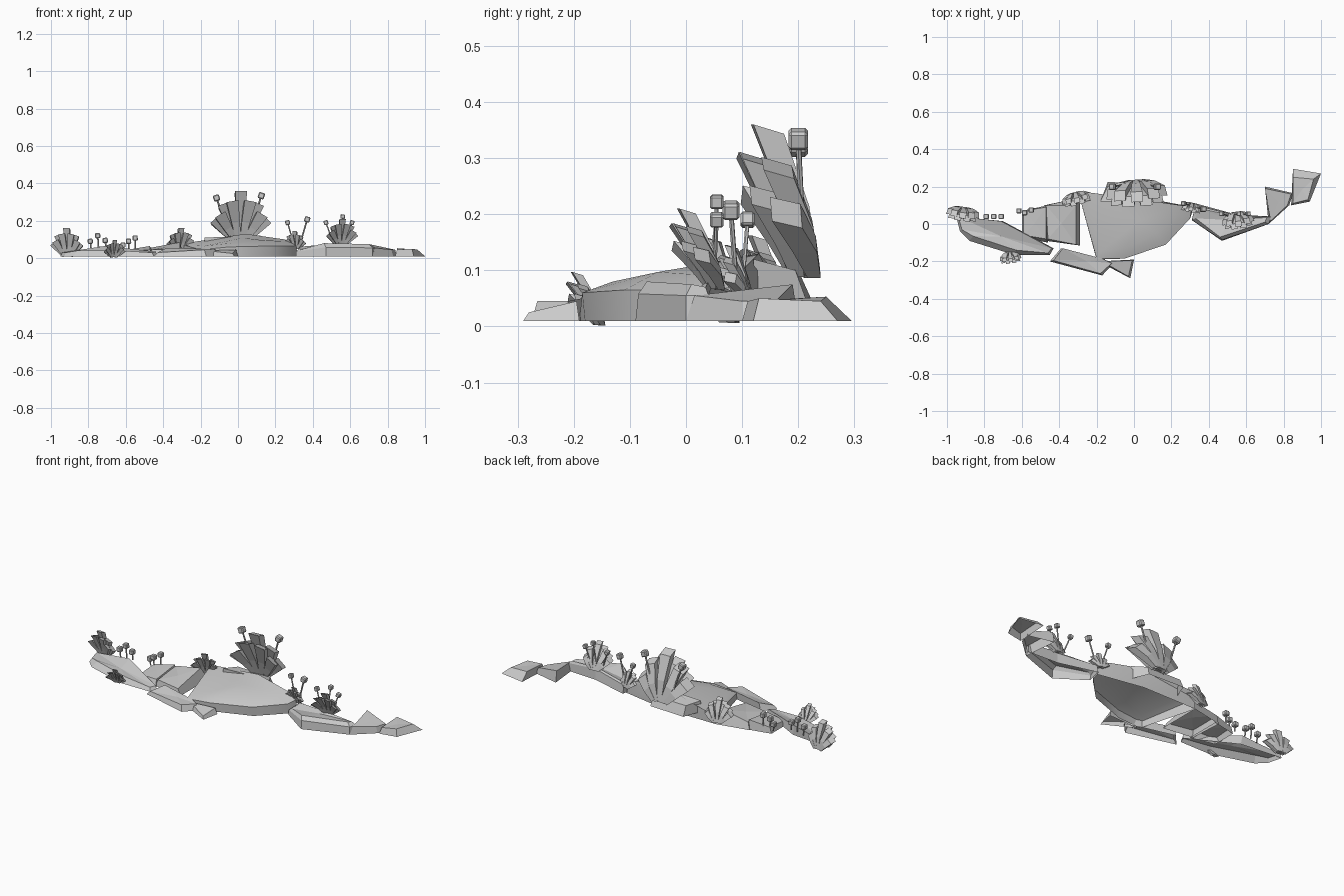
import bpy, bmesh, math
from mathutils import Vector, Matrix


def make(name, verts, faces, smooth=False):
    mesh = bpy.data.meshes.new(name)
    mesh.from_pydata(verts, [], faces)
    bm = bmesh.new()
    bm.from_mesh(mesh)
    bmesh.ops.recalc_face_normals(bm, faces=bm.faces)
    bm.to_mesh(mesh)
    bm.free()
    obj = bpy.data.objects.new(name, mesh)
    bpy.context.collection.objects.link(obj)
    if smooth:
        bpy.ops.object.select_all(action='DESELECT')
        obj.select_set(True)
        bpy.context.view_layer.objects.active = obj
        bpy.ops.object.shade_smooth_by_angle(angle=math.radians(35))
    return obj


# Rock shell: stacked rings, closed on top and open below
def rock(name, base, *rings, z0=0.01, crown=0.0, smooth=False):
    n = len(base)
    verts = [(x, y, z0) for x, y in base]
    for r in rings:
        verts += list(r)
    faces = []
    for k in range(len(rings)):
        for i in range(n):
            j = (i + 1) % n
            faces.append((k*n + i, k*n + j, (k+1)*n + j, (k+1)*n + i))
    c = Vector((0, 0, crown))
    for p in rings[-1]:
        c += Vector(p) / n
    verts.append(c)
    faces += [(len(rings)*n + i, len(rings)*n + (i+1) % n, len(verts)-1) for i in range(n)]
    return make(name, verts, faces, smooth)


# Fan of flared, forward-curving prism blades: tall back row, short front row
def fan(name, x, y, z, height, lean, spread, yaw):
    verts, faces = [], []
    w, d = height * .105, height * .09
    turn = Matrix.Rotation(math.radians(yaw), 3, 'Z')
    for row, num in ((0, 5), (1, 4)):
        for i in range(num):
            t = ((i / (num - 1)) * 2 - 1) * (1 - .25 * row)
            a = math.radians(spread * t)
            h = height * (1 - 0.42 * abs(t)) * (1 - 0.1 * row)
            start = len(verts)
            for s, wide, deep in ((0, .45, .5), (.45, .8, .9), (1, 1.15, 1.15)):
                for sx, sy in ((-1, -1), (1, -1), (1, 1), (-1, 1)):
                    u = sx * w * wide
                    # slanted tip rises toward the front
                    v = h * s - (d * .35 * (sy + 1) if s == 1 else 0)
                    px = u * math.cos(a) + v * math.sin(a) + t * height * .14
                    pz = v * math.cos(a) - u * math.sin(a)
                    py = sy * d * deep - lean * s ** 1.3 * (1 - .3 * abs(t)) - row * d * 1.2
                    verts.append(turn @ Vector((px, py, pz)) + Vector((x, y, z)))
            for k in (0, 4):
                for i2 in range(4):
                    j2 = (i2 + 1) % 4
                    faces.append(tuple(start + q for q in (k+i2, k+j2, k+4+j2, k+4+i2)))
            faces += [tuple(start + q for q in (0, 1, 2, 3)), tuple(start + q for q in (8, 9, 10, 11))]
    return make(name, verts, faces)


# Thin stem with a bevelled cube bud
def flower(root, head, size):
    a, b = Vector(root), Vector(head)
    d = b - a
    bpy.ops.mesh.primitive_cylinder_add(vertices=6, radius=size * .15, depth=d.length, location=(a + b) / 2)
    stem = bpy.context.object
    stem.name = "flower_stem"
    stem.rotation_euler = d.to_track_quat('Z', 'Y').to_euler()
    bpy.ops.mesh.primitive_cube_add(size=size, location=b, rotation=(0, math.atan2(d.x, d.z), 0))
    bud = bpy.context.object
    bud.name = "flower_bud"
    m = bud.modifiers.new("bevel", 'BEVEL')
    m.width = size * .15
    m.segments = 1


# Main boulder and the ledge behind it
rock("main_boulder",
     [(-.29, .14), (-.20, -.19), (-.05, -.18), (.17, -.10), (.30, .03), (.32, .09), (.05, .14)],
     [(-.29, .14, .07), (-.20, -.185, .045), (-.05, -.185, .06), (.17, -.11, .065), (.30, .03, .065),
      (.31, .09, .07), (.05, .14, .11)],
     [(-.25, .17, .085), (-.18, -.15, .065), (-.04, -.13, .08), (.12, -.05, .097), (.24, .05, .09),
      (.25, .10, .10), (.04, .13, .13)], crown=.016, smooth=True)
rock("back_ledge", [(-.18, .12), (.12, .12), (.08, .215), (-.14, .225)],
     [(-.18, .12, .11), (.12, .12, .12), (.07, .195, .10), (-.14, .20, .10)], z0=.045)

# Left rocks
rock("left_inner_block", [(-.48, .10), (-.47, -.09), (-.29, -.115), (-.29, .14)],
     [(-.47, .10, .055), (-.46, -.08, .045), (-.31, -.11, .045), (-.31, .10, .085)])
rock("left_outer_block", [(-.60, .07), (-.60, -.07), (-.46, -.10), (-.46, .10)],
     [(-.59, .07, .045), (-.59, -.06, .035), (-.47, -.08, .045), (-.47, .09, .065)])
rock("left_far_rock",
     [(-.95, .04), (-.93, -.04), (-.88, -.09), (-.64, -.165), (-.45, -.165), (-.43, -.13), (-.70, .015)],
     [(-.94, .04, .03), (-.92, -.03, .03), (-.86, -.065, .04), (-.63, -.14, .04), (-.46, -.155, .03),
      (-.44, -.13, .035), (-.71, .015, .065)])
rock("front_slab", [(-.45, -.20), (-.17, -.275), (-.11, -.21), (-.16, -.19), (-.39, -.13)],
     [(-.43, -.195, .03), (-.18, -.265, .045), (-.12, -.21, .045), (-.17, -.185, .05), (-.38, -.13, .055)])
rock("front_chip", [(-.19, -.20), (-.02, -.29), (0, -.19)],
     [(-.17, -.20, .04), (-.03, -.28, .025), (-.01, -.195, .045)])

# Right rocks
rock("right_long_rock", [(.31, .02), (.47, -.09), (.72, 0), (.74, .04), (.55, .05), (.33, .11)],
     [(.31, .025, .035), (.47, -.085, .058), (.72, .0, .055), (.735, .04, .055), (.55, .045, .07), (.33, .10, .055)],
     [(.33, .03, .045), (.46, -.07, .08), (.70, .01, .075), (.71, .035, .07), (.55, .04, .08), (.34, .085, .062)])
rock("right_middle_rock", [(.72, 0), (.83, .10), (.85, .165), (.70, .20)],
     [(.73, .015, .055), (.82, .10, .045), (.84, .16, .045), (.70, .19, .075)])
rock("right_end_rock", [(.84, .10), (.94, .12), (1.0, .27), (.85, .295)],
     [(.85, .11, .045), (.93, .13, .05), (.96, .24, .045), (.85, .25, .053)])

# Leaf fans: position, height, forward lean, spread, turn
fans = [(.01, .225, .095, .265, .08, 42, 4), (-.91, .085, .01, .15, .04, 38, -8),
        (-.665, -.15, .005, .092, .045, 45, 8), (-.315, .165, .035, .127, .04, 45, 15),
        (.31, .11, .05, .095, .03, 45, -12), (.55, .06, .07, .14, .06, 42, 8)]
for f in fans:
    fan("leaf_fan", *f)

# Flowers: root, head, bud size
flowers = [((-.05, .21, .13), (-.115, .20, .322), .034), ((.06, .21, .13), (.125, .20, .334), .034),
           ((.30, .10, .07), (.265, .11, .19), .025), ((.33, .09, .07), (.37, .08, .207), .03),
           ((.51, .04, .08), (.47, .055, .19), .024), ((.54, .05, .08), (.56, .055, .222), .024),
           ((.57, .05, .08), (.61, .055, .19), .024)]
for r, hd, s in flowers:
    flower(r, hd, s)
for x, y, z, h in [(-.79, .04, .04, .09), (-.75, .04, .05, .12), (-.71, .04, .05, .095),
                   (-.585, .06, .04, .09), (-.55, .075, .04, .108), (-.615, .07, .03, .07)]:
    flower((x * .98 - .01, y, z), (x, y, h), .028)
